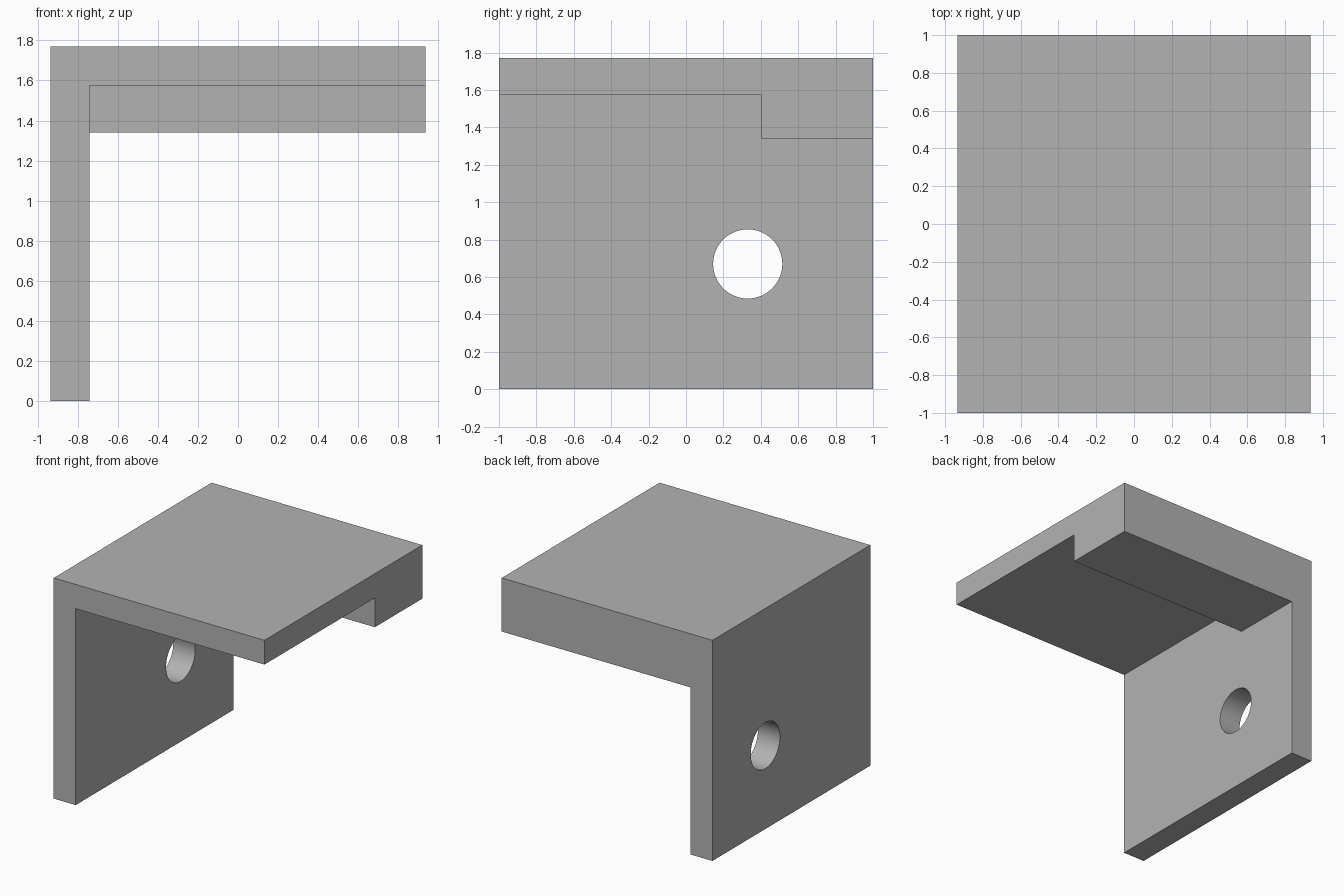
import bpy, math

if "Cube" in bpy.data.objects:
    bpy.data.objects.remove(bpy.data.objects["Cube"])

grey = bpy.data.materials.new("plain grey")
grey.diffuse_color = (0.45, 0.45, 0.45, 1)
grey.use_nodes = True
grey.node_tree.nodes["Principled BSDF"].inputs["Base Color"].default_value = grey.diffuse_color


def box(name, lo, hi):
    """Axis-aligned box between two corners."""
    bpy.ops.mesh.primitive_cube_add(size=1, location=[(a + b) / 2 for a, b in zip(lo, hi)])
    ob = bpy.context.object
    ob.name = name
    ob.scale = [b - a for a, b in zip(lo, hi)]
    bpy.ops.object.transform_apply(location=True, rotation=False, scale=True)
    return ob


def cut(target, cutter):
    """Subtract the cutter from the target and discard it."""
    cutter.hide_render = True
    mod = target.modifiers.new("cut", 'BOOLEAN')
    mod.operation = 'DIFFERENCE'
    mod.solver = 'EXACT'
    mod.object = cutter
    bpy.context.view_layer.objects.active = target
    bpy.ops.object.modifier_apply(modifier=mod.name)
    bpy.data.objects.remove(cutter)


# Solid block that becomes the angle bracket
bracket = box("angle_bracket", (-0.935, -1, 0), (0.935, 1, 1.77))

# Open space beside the upright plate, leaving a thick rear lip
cut(bracket, box("underside_cutter", (-0.74, -1.2, -0.2), (1.2, 1.2, 1.34)))

# Deeper recess that thins the top plate ahead of the lip
cut(bracket, box("recess_cutter", (-0.74, -1.2, 1.0), (1.2, 0.4, 1.575)))

# Round hole through the upright plate
bpy.ops.mesh.primitive_cylinder_add(vertices=64, radius=0.185, depth=0.6,
                                    location=(-0.84, 0.33, 0.67),
                                    rotation=(0, math.pi / 2, 0))
cut(bracket, bpy.context.object)

# Grey finish, smooth hole wall with crisp edges
bracket.data.materials.clear()
bracket.data.materials.append(grey)
bpy.ops.object.select_all(action='DESELECT')
bracket.select_set(True)
bpy.context.view_layer.objects.active = bracket
bpy.ops.object.shade_smooth_by_angle(angle=math.radians(30))
